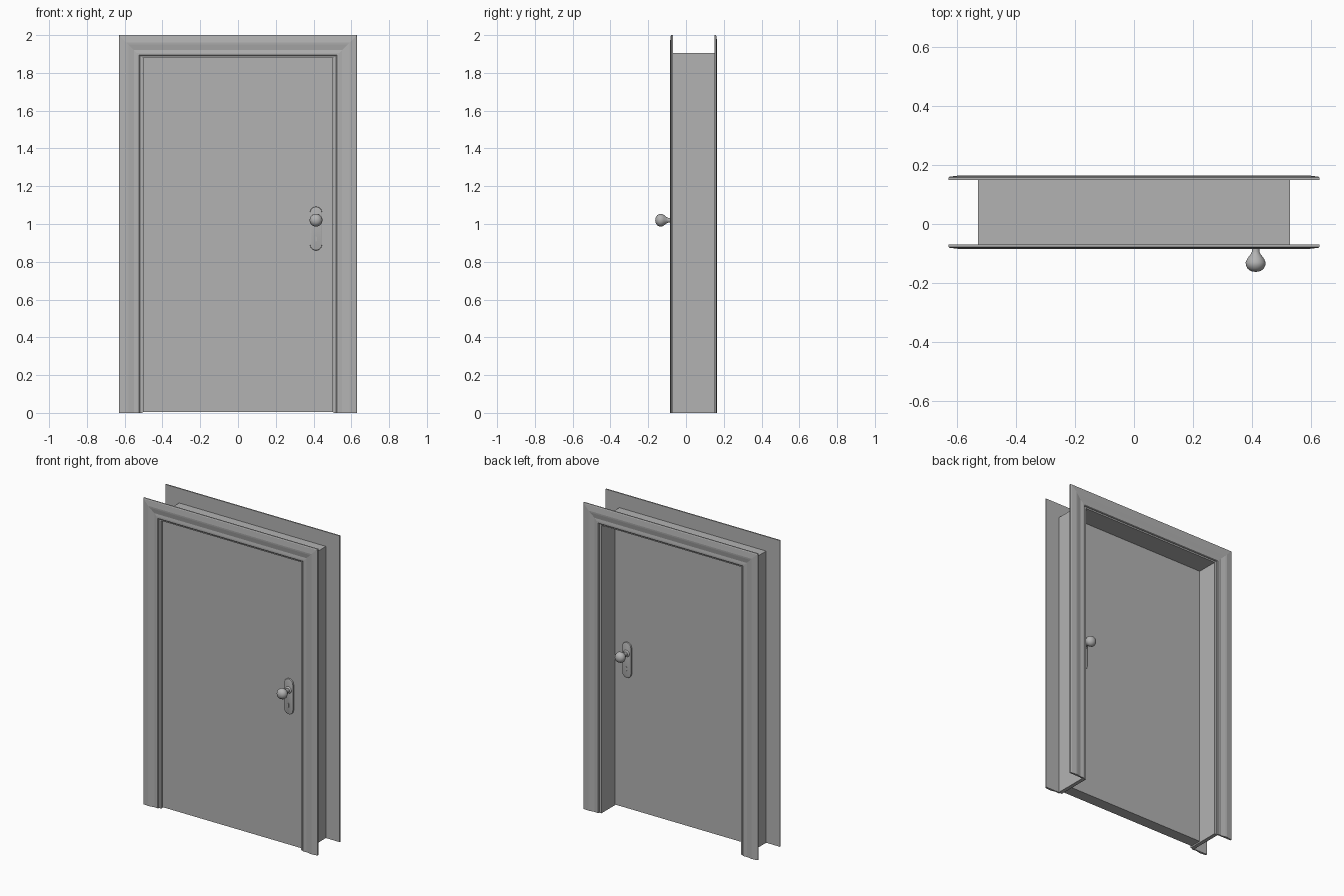
import bpy, bmesh, math
from mathutils import Matrix

cube = bpy.data.objects.get("Cube")
if cube:
    bpy.data.objects.remove(cube)


def material(name, rgb):
    m = bpy.data.materials.new(name)
    m.use_nodes = True
    m.diffuse_color = (*rgb, 1)
    m.node_tree.nodes["Principled BSDF"].inputs["Base Color"].default_value = (*rgb, 1)
    return m


GREY = material("plain grey", (0.45, 0.45, 0.45))
MID_Y = 0.04        # middle of the frame depth
DOOR_Y = -0.0225    # middle of the door leaf
KNOB_X = 0.413


def finish(name, bm, smooth=None):
    bmesh.ops.recalc_face_normals(bm, faces=bm.faces)
    me = bpy.data.meshes.new(name)
    bm.to_mesh(me)
    bm.free()
    ob = bpy.data.objects.new(name, me)
    bpy.context.collection.objects.link(ob)
    me.materials.append(GREY)
    if smooth:
        bpy.ops.object.select_all(action='DESELECT')
        ob.select_set(True)
        bpy.context.view_layer.objects.active = ob
        bpy.ops.object.shade_smooth_by_angle(angle=math.radians(smooth))
    return ob


def flipped(y, mid, back):
    return 2 * mid - y if back else y


def door_surround(name, profile, half, top):
    """Sweep an (outward, y) profile up one side, across the top and down."""
    bm = bmesh.new()
    rings = []
    for side, up in ((-1, 0), (-1, 1), (1, 1), (1, 0)):
        rings.append([bm.verts.new((side * (half + d), y, up * (top + d)))
                      for d, y in profile])
    n = len(profile)
    for a, b in zip(rings, rings[1:]):
        for i in range(n):
            j = (i + 1) % n
            bm.faces.new((a[i], a[j], b[j], b[i]))
    bm.faces.new(rings[0])
    bm.faces.new(rings[-1])
    return finish(name, bm)


# Moulded casings on both sides of the wall
casing = [(0.11, -0.070), (0.11, -0.078), (0.105, -0.081), (0.07, -0.085),
          (0.06, -0.084), (0.03, -0.078), (0.015, -0.080), (0.004, -0.080),
          (0, -0.077), (0, -0.070)]
for name, back in (("front_casing", False), ("back_casing", True)):
    door_surround(name, [(d, flipped(y, MID_Y, back)) for d, y in casing], 0.52, 1.89)

# Jamb lining the opening
door_surround("jamb", [(0, -0.072), (0.025, -0.072), (0.025, 0.152), (0, 0.152)],
              0.505, 1.88)

# Door leaf
bm = bmesh.new()
bmesh.ops.create_cube(bm, size=1, matrix=Matrix.Translation((0, DOOR_Y, 0.942))
                      @ Matrix.Diagonal((1.004, 0.075, 1.872, 1)))
finish("door_leaf", bm)


def prism(name, outline, y0, y1, bevel=0):
    """Extrude an (x, z) outline in y and round its outer rim."""
    bm = bmesh.new()
    face = bm.faces.new([bm.verts.new((x, y0, z)) for x, z in outline])
    new = bmesh.ops.extrude_face_region(bm, geom=[face])["geom"]
    verts = [g for g in new if isinstance(g, bmesh.types.BMVert)]
    bmesh.ops.translate(bm, verts=verts, vec=(0, y1 - y0, 0))
    if bevel:
        rim = [e for e in bm.edges if all(v in verts for v in e.verts)]
        bmesh.ops.bevel(bm, geom=rim, offset=bevel, segments=2, affect='EDGES', profile=0.5)
    finish(name, bm, 40)


def stadium(r, z_low, z_high, steps=12):
    pts = []
    for z, start in ((z_high, 0), (z_low, math.pi)):
        for i in range(steps + 1):
            a = start + math.pi * i / steps
            pts.append((KNOB_X + r * math.cos(a), z + r * math.sin(a)))
    return pts


def lathe(name, profile, z, back, steps=28):
    """Spin a (radius, y) profile about the knob axis."""
    bm = bmesh.new()
    verts = [bm.verts.new((KNOB_X + r, flipped(y, DOOR_Y, back), z)) for r, y in profile]
    edges = [bm.edges.new(p) for p in zip(verts, verts[1:])]
    bmesh.ops.spin(bm, geom=verts + edges, cent=(KNOB_X, 0, z), axis=(0, 1, 0),
                   angle=math.tau, steps=steps)
    bmesh.ops.remove_doubles(bm, verts=bm.verts, dist=0.0002)
    finish(name, bm, 50)


# Handle set on each face: plate, collar, knob and keyhole
knob = [(0.013, -0.065), (0.013, -0.094), (0.017, -0.103), (0.028, -0.117),
        (0.034, -0.130), (0.033, -0.141), (0.027, -0.152), (0.016, -0.160), (0, -0.163)]
collar = [(0.022, -0.066), (0.022, -0.073), (0.018, -0.077), (0, -0.077)]
for side, back in (("front", False), ("back", True)):
    def y(v):
        return flipped(v, DOOR_Y, back)
    prism(side + "_handle_plate", stadium(0.032, 0.892, 1.06), y(-0.059), y(-0.070), 0.004)
    prism(side + "_keyhole", stadium(0.004, 0.91, 0.93, 6), y(-0.069), y(-0.072))
    lathe(side + "_collar", collar, 1.02, back)
    lathe(side + "_knob", knob, 1.02, back)
